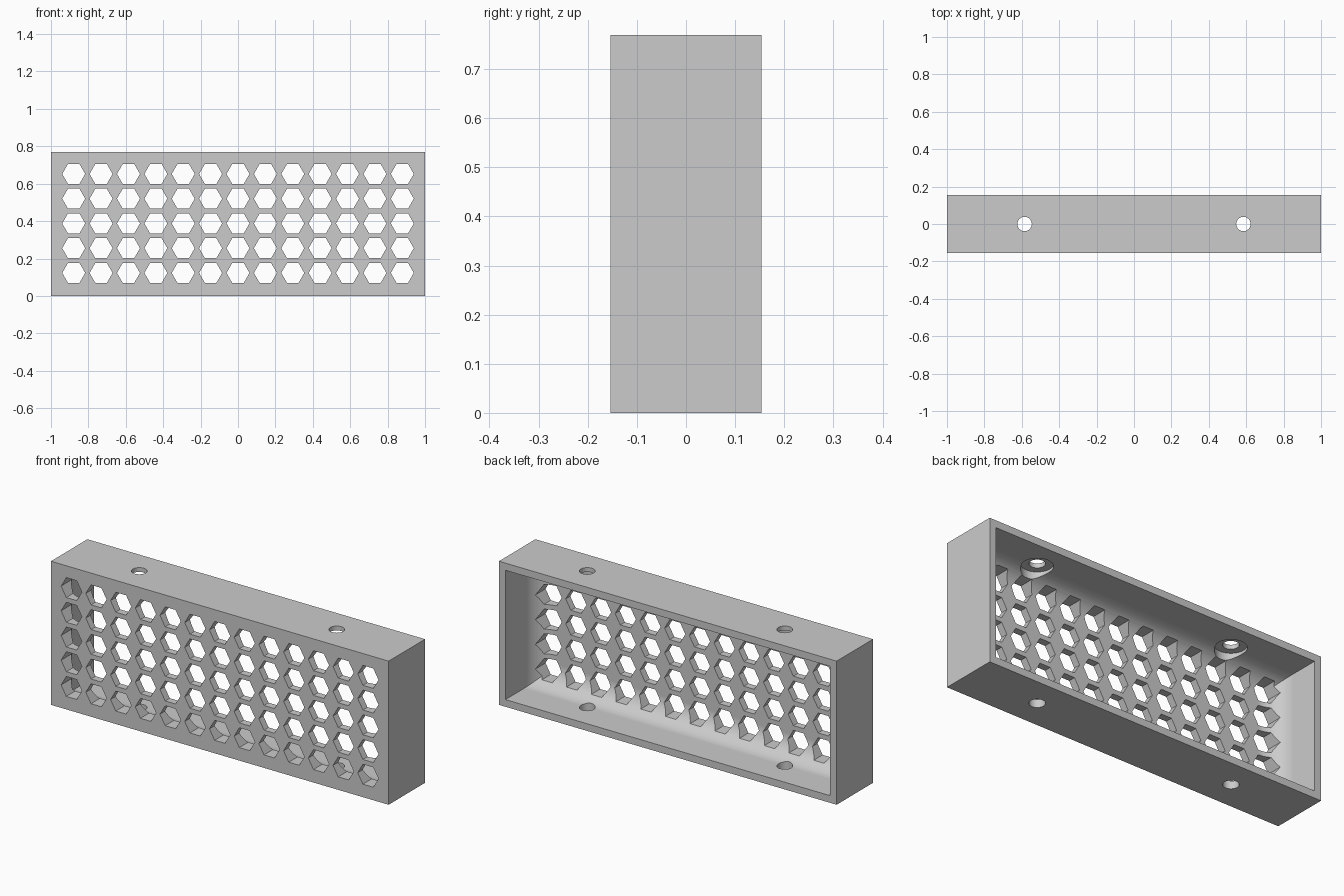
import bpy, bmesh
from math import sin, cos, pi, radians
from mathutils import Matrix

if "Cube" in bpy.data.objects:
    bpy.data.objects.remove(bpy.data.objects["Cube"], do_unlink=True)

W, D, H = 2.0, 0.308, 0.769      # outer size
WALL, FILLET = 0.0385, 0.1155    # wall thickness, inner fillet radius
HOLE_X = 0.585

grey = bpy.data.materials.new("light grey")
grey.use_nodes = True
colour = (0.6, 0.6, 0.6, 1)
grey.diffuse_color = colour
grey.node_tree.nodes["Principled BSDF"].inputs["Base Color"].default_value = colour


def make(name, bm):
    bmesh.ops.recalc_face_normals(bm, faces=bm.faces)
    me = bpy.data.meshes.new(name)
    bm.to_mesh(me)
    bm.free()
    me.materials.append(grey)
    ob = bpy.data.objects.new(name, me)
    bpy.context.collection.objects.link(ob)
    return ob


def cylinder(bm, sides, radius, depth, matrix):
    bmesh.ops.create_cone(bm, cap_ends=True, segments=sides, radius1=radius,
                          radius2=radius, depth=depth, matrix=matrix)


# Outer block
bm = bmesh.new()
bmesh.ops.create_cube(bm, size=1, matrix=Matrix.Translation((0, 0, H / 2))
                      @ Matrix.Diagonal((W, D, H, 1)))
body = make("vent_cover", bm)

# Cavity, open at the back, with a rounded transition into the front plate
bm = bmesh.new()
floor_y = -D / 2 + WALL
steps = 16
sections = [(D / 2 + 0.1, 0)]
for i in range(steps + 1):
    a = i / steps * pi / 2
    sections.append((floor_y + FILLET * (1 - sin(a)), FILLET * (1 - cos(a))))
rings = []
for y, inset in sections:
    x, z = W / 2 - WALL - inset, H / 2 - WALL - inset
    rings.append([bm.verts.new((sx * x, y, H / 2 + sz * z))
                  for sx, sz in ((-1, -1), (1, -1), (1, 1), (-1, 1))])
for a, b in zip(rings, rings[1:]):
    for k in range(4):
        n = (k + 1) % 4
        bm.faces.new((a[k], a[n], b[n], b[k]))
bm.faces.new(rings[0])
bm.faces.new(rings[-1])
cavity = make("cavity_cutter", bm)

# Grid of hexagonal openings, points towards the sides
bm = bmesh.new()
turn = Matrix.Rotation(pi / 2, 4, "X") @ Matrix.Rotation(pi / 6, 4, "Z")
front, back = -D / 2 - 0.05, 0.02
for col in range(-6, 7):
    for row in range(-2, 3):
        place = Matrix.Translation((col * 0.1464, (front + back) / 2, H / 2 + 0.003 + row * 0.1323))
        cylinder(bm, 6, 0.0615, back - front, place @ turn)
# Make sure the points lie along x
xs = max(v.co.x for v in bm.verts)
if xs < 6 * 0.1464 + 0.06:
    for col in range(-6, 7):
        for row in range(-2, 3):
            c = (col * 0.1464, 0, H / 2 + 0.003 + row * 0.1323)
            vs = [v for v in bm.verts if abs(v.co.x - c[0]) < 0.07 and abs(v.co.z - c[2]) < 0.065]
            bmesh.ops.rotate(bm, verts=vs, cent=c, matrix=Matrix.Rotation(pi / 6, 3, "Y"))
hexes = make("hexagon_cutter", bm)

# Screw holes through top and bottom, then shallow seats under the top wall
bm = bmesh.new()
for s in (-1, 1):
    cylinder(bm, 48, 0.0385, H + 0.2, Matrix.Translation((s * HOLE_X, 0, H / 2)))
holes = make("screw_hole_cutter", bm)
bm = bmesh.new()
for s in (-1, 1):
    cylinder(bm, 48, 0.0765, 0.1, Matrix.Translation((s * HOLE_X, 0, H - WALL + 0.015 - 0.05)))
seats = make("screw_seat_cutter", bm)

# Cut everything out of the block
bpy.context.view_layer.objects.active = body
body.select_set(True)
for cutter in (cavity, hexes, holes, seats):
    cutter.hide_render = True
    mod = body.modifiers.new(cutter.name, "BOOLEAN")
    mod.operation = "DIFFERENCE"
    mod.solver = "EXACT"
    mod.object = cutter
    bpy.ops.object.modifier_apply(modifier=mod.name)
    bpy.data.objects.remove(cutter, do_unlink=True)

# Smooth the fillet and bores, keep the edges sharp
bpy.ops.object.shade_smooth_by_angle(angle=radians(25))
weighted = body.modifiers.new("weighted_normals", "WEIGHTED_NORMAL")
weighted.keep_sharp = True
